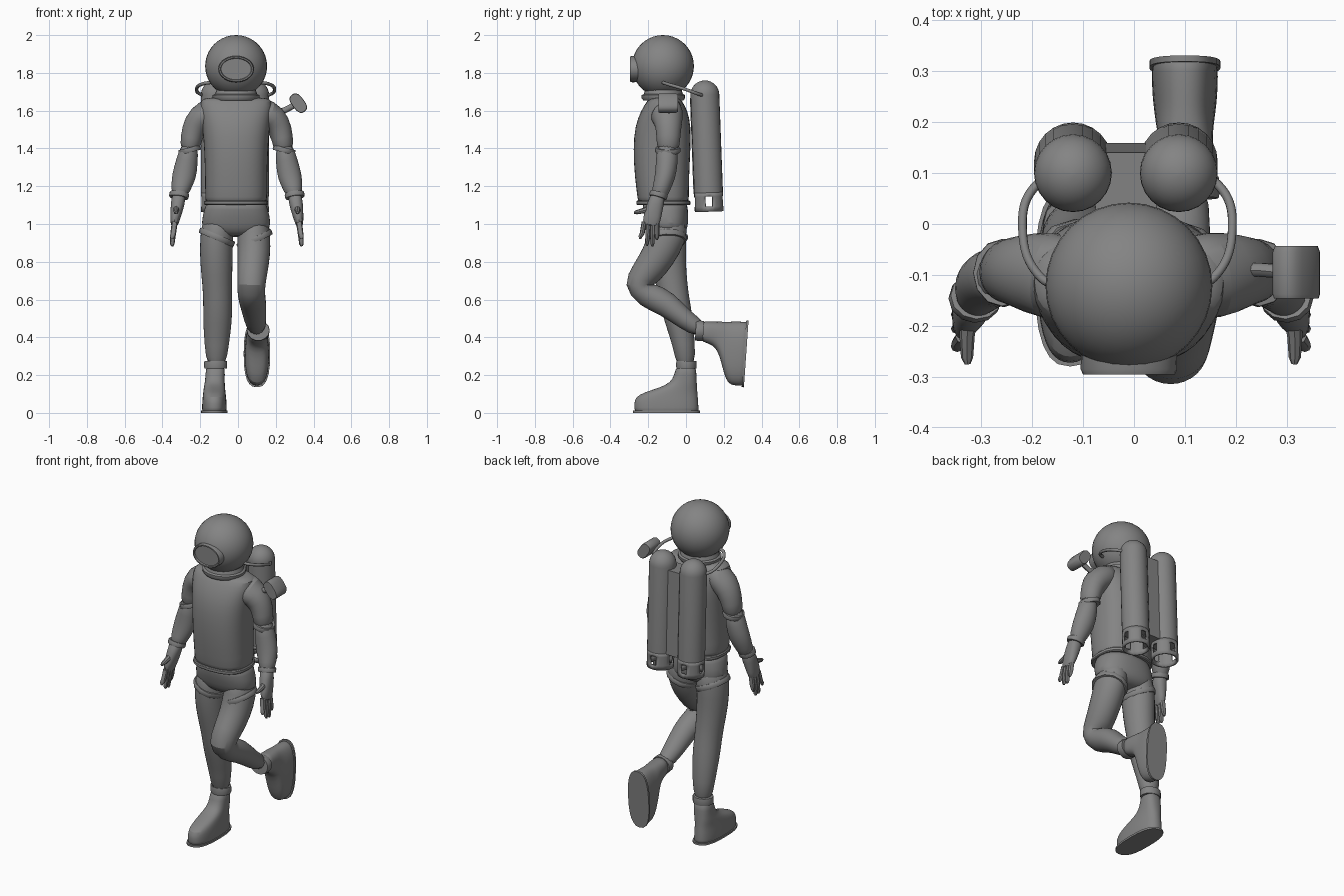
import bpy, bmesh, math
from mathutils import Vector, Matrix

if "Cube" in bpy.data.objects:
    bpy.data.objects.remove(bpy.data.objects["Cube"])

CX = -0.01  # body centre line
GREY = bpy.data.materials.new("dark_grey")
GREY.diffuse_color = (.23, .23, .23, 1)
GREY.use_nodes = True
GREY.node_tree.nodes["Principled BSDF"].inputs["Base Color"].default_value = GREY.diffuse_color


def finish(name, bm, subsurf=0, angle=40):
    bmesh.ops.recalc_face_normals(bm, faces=bm.faces)
    me = bpy.data.meshes.new(name)
    bm.to_mesh(me)
    bm.free()
    for p in me.polygons:
        p.use_smooth = True
    me.set_sharp_from_angle(angle=math.radians(angle))
    me.materials.append(GREY)
    ob = bpy.data.objects.new(name, me)
    bpy.context.collection.objects.link(ob)
    if subsurf:
        m = ob.modifiers.new("Subdivision", 'SUBSURF')
        m.levels = m.render_levels = subsurf
    return ob


def loft(name, secs, axis=None, n=16, power=2.0, side=(1, 0, 0), subsurf=0, caps=True, angle=40):
    """Skin cross-sections (centre, rx, ry); rings follow the path unless an axis is given."""
    bm = bmesh.new()
    pts = [Vector(s[0]) for s in secs]
    grow = 1.025 if subsurf else 1  # makes up for subdivision shrinkage
    rings = []
    for i, (c, rx, ry) in enumerate(secs):
        t = Vector(axis) if axis else pts[min(i + 1, len(pts) - 1)] - pts[max(i - 1, 0)]
        t.normalize()
        a = Vector(side)
        a = (a - a.dot(t) * t).normalized()
        b = t.cross(a)
        ring = []
        for k in range(n):
            u = 2 * math.pi * k / n
            cu, su = math.cos(u), math.sin(u)
            x = math.copysign(abs(cu) ** (2 / power), cu) * rx * grow
            y = math.copysign(abs(su) ** (2 / power), su) * ry * grow
            ring.append(bm.verts.new(pts[i] + a * x + b * y))
        rings.append(ring)
    for r, q in zip(rings, rings[1:]):
        for k in range(n):
            bm.faces.new((r[k], r[(k + 1) % n], q[(k + 1) % n], q[k]))
    if caps:
        bm.faces.new(rings[0])
        bm.faces.new(rings[-1])
    return finish(name, bm, subsurf, angle)


def band(name, c, axis, rx, ry, h, power=2.0, n=16):
    """Raised cuff with slightly bevelled edges."""
    c, t = Vector(c), Vector(axis).normalized()
    return loft(name, [(c + t * h * d, rx * f, ry * f) for d, f in
                       ((-.5, .88), (-.5, .97), (-.3, 1), (.3, 1), (.5, .97), (.5, .88))],
                axis=t, n=n, power=power)


def pipe(name, pts, r):
    cu = bpy.data.curves.new(name, 'CURVE')
    cu.dimensions = '3D'
    cu.bevel_depth = r
    cu.bevel_resolution = 2
    cu.use_fill_caps = True
    cu.materials.append(GREY)
    sp = cu.splines.new('BEZIER')
    sp.bezier_points.add(len(pts) - 1)
    for p, co in zip(sp.bezier_points, pts):
        p.co = co
        p.handle_left_type = p.handle_right_type = 'AUTO'
    ob = bpy.data.objects.new(name, cu)
    bpy.context.collection.objects.link(ob)


# Helmet with oval window frame and neck ring
bm = bmesh.new()
bmesh.ops.create_uvsphere(bm, u_segments=32, v_segments=20, radius=.164,
                          matrix=Matrix.Translation((CX, -.122, 1.836)))
finish("helmet", bm)
loft("helmet_window", [((CX, y, 1.82), rx, rz) for y, rx, rz in
     ((-.23, .093, .068), (-.285, .095, .07), (-.296, .09, .066), (-.296, .083, .059), (-.288, .08, .056))],
     axis=(0, 1, 0), n=28)
loft("neck_ring", [((CX, -.12, z), r, r * .93) for z, r in
     ((1.655, .115), (1.667, .124), (1.682, .124), (1.688, .112), (1.72, .1))], axis=(0, 0, 1), n=24)

# Vest, waist flange and hips
loft("vest", [((CX, y, z), rx, ry) for z, y, rx, ry in
     ((1.09, -.12, .161, .132), (1.13, -.12, .161, .133), (1.25, -.128, .162, .142), (1.4, -.128, .166, .15),
      (1.52, -.122, .176, .146), (1.6, -.115, .188, .122), (1.655, -.113, .188, .09), (1.672, -.113, .16, .07))],
     axis=(0, 0, 1), n=20, power=2.5, subsurf=1)
band("waist_flange", (CX, -.12, 1.112), (0, 0, 1), .169, .143, .024, 2.6, 20)
loft("hips", [((CX, y, z), rx, ry) for z, y, rx, ry in
     ((1.13, -.115, .155, .12), (1.08, -.11, .165, .118), (1.0, -.098, .185, .11),
      (.96, -.095, .165, .095), (.93, -.095, .1, .06))],
     axis=(0, 0, 1), n=20, power=2.4, subsurf=1)

# Legs: one straight, one bent back
loft("standing_leg", [
    ((-.1, -.1, 1.05), .08, .1), ((-.115, -.1, .93), .088, .102), ((-.115, -.095, .8), .086, .093),
    ((-.11, -.075, .68), .078, .082), ((-.107, -.06, .59), .076, .079), ((-.108, -.038, .49), .077, .075),
    ((-.113, -.01, .36), .064, .058), ((-.115, 0, .24), .05, .05)], subsurf=1)
loft("bent_leg", [
    ((.08, -.08, 1.05), .08, .1), ((.085, -.1, .93), .088, .102), ((.084, -.145, .83), .086, .09),
    ((.076, -.207, .745), .08, .082), ((.07, -.262, .675), .073, .08), ((.07, -.21, .625), .073, .073),
    ((.08, -.1, .58), .07, .068), ((.092, -.005, .49), .058, .051), ((.1, .09, .435), .046, .046)], subsurf=1)
band("standing_thigh_cuff", (-.112, -.1, .93), (.42, 0, 1), .1, .11, .03, n=12)
band("bent_thigh_cuff", (.088, -.105, .92), (-.45, -.05, 1), .1, .11, .03, n=12)

# Boots: same shape, the second tipped back with its leg
boot_places = {"standing": Matrix.Translation((-.125, 0, 0)),
               "bent": Matrix.Translation((.1, .326, .415)) @ Matrix.Rotation(math.radians(86), 4, 'X')}
for which, place in boot_places.items():
    parts = [
        loft(which + "_boot", [((x, (y0 + y1) / 2, z), rx, (y1 - y0) / 2) for z, y0, y1, rx, x in
             ((-.012, -.26, .06, .06, 0), (.006, -.27, .064, .064, 0), (.05, -.272, .063, .064, 0),
              (.085, -.266, .06, .061, 0), (.11, -.215, .058, .058, 0), (.135, -.135, .057, .055, 0),
              (.16, -.082, .056, .052, .002), (.2, -.06, .054, .05, .004), (.26, -.05, .053, .05, .006))],
             axis=(0, 0, 1), n=20, power=2.5, subsurf=1),
        loft(which + "_boot_sole", [((0, -.103, z), .07, .177) for z in (0, .012)],
             axis=(0, 0, 1), n=24, power=2.6),
        band(which + "_boot_cuff", (.007, .002, .255), (0, 0, 1), .061, .055, .042, n=14)]
    # keep the boot body above the sole plate
    for v in parts[0].data.vertices:
        v.co.z = max(v.co.z, .004)
    for ob in parts:
        ob.matrix_world = place

# Arms and hands, mirrored
for s, tag in ((-1, "right"), (1, "left")):
    def P(x, y, z):
        return (-.006 + s * x, y, z)

    loft(tag + "_sleeve", [(P(.09, -.11, 1.59), .078, .11), (P(.165, -.1, 1.584), .084, .09),
         (P(.22, -.092, 1.53), .07, .07), (P(.242, -.093, 1.455), .056, .062),
         (P(.25, -.096, 1.38), .053, .06)], subsurf=1)
    band(tag + "_sleeve_cuff", P(.25, -.096, 1.392), (s * .25, 0, 1), .06, .067, .026, n=12)
    loft(tag + "_forearm", [(P(.248, -.1, 1.43), .045, .056), (P(.264, -.1, 1.33), .058, .058),
         (P(.28, -.11, 1.25), .065, .055), (P(.297, -.13, 1.19), .051, .046),
         (P(.308, -.15, 1.13), .036, .042)], subsurf=1)
    band(tag + "_wrist_cuff", P(.306, -.146, 1.152), (-s * .15, .3, 1), .052, .048, .026, n=12)
    loft(tag + "_palm", [(P(.304, -.142, 1.17), .038, .038), (P(.314, -.163, 1.1), .037, .044),
         (P(.325, -.178, 1.04), .028, .048), (P(.334, -.19, .98), .018, .044)], n=12, power=2.4, subsurf=1)
    for i, (y0, y1, z1) in enumerate(((-.222, -.242, .92), (-.199, -.206, .885),
                                      (-.176, -.178, .882), (-.154, -.154, .915))):
        loft(f"{tag}_finger_{i + 1}", [(P(.329, y0, 1.01), .016, .013), (P(.337, (y0 + y1) / 2, .95), .015, .013),
             (P(.342, y1, z1 + .012), .012, .01), (P(.343, y1, z1), .006, .005)], n=8)
    loft(tag + "_thumb", [(P(.318, -.17, 1.09), .02, .022), (P(.322, -.22, 1.072), .015, .015),
         (P(.322, -.262, 1.062), .012, .011), (P(.321, -.275, 1.06), .006, .006)], n=8)

    # Air hose from tank to helmet side
    pipe(tag + "_air_hose", [(-.013 + s * x, y, z) for x, y, z in
         ((.12, .1, 1.68), (.18, .075, 1.685), (.206, -.01, 1.715), (.17, -.105, 1.743), (.125, -.125, 1.75))], .009)

    # Tank with domed top and open, windowed foot
    tx = -.016 + s * .104
    low, top = Vector((tx, .123, 1.065)), Vector((tx, .097, 1.76))
    ax = (top - low).normalized()
    R = .0765
    dome = [(top - ax * R * (1 - math.sin(a)), R * math.cos(a), R * math.cos(a))
            for a in (math.radians(d) for d in range(0, 90, 11))]
    loft(tag + "_tank", [(low + ax * .1, R * .9, R * .9), (low + ax * .101, R, R)] + dome, axis=ax, n=24)
    foot = loft(tag + "_tank_foot", [(low + ax * h, R, R) for h in (0, .027, .08, .101)],
                axis=ax, n=24, caps=False)
    bm = bmesh.new()
    bm.from_mesh(foot.data)
    bm.faces.ensure_lookup_table()
    bmesh.ops.delete(bm, geom=[bm.faces[24 + k] for k in range(24) if k % 6 in (0, 5)], context='FACES')
    bm.to_mesh(foot.data)
    bm.free()
    m = foot.modifiers.new("Solidify", 'SOLIDIFY')
    m.thickness = .01
    m.offset = -1

# Block joining the two tanks
bm = bmesh.new()
bmesh.ops.create_cube(bm, size=1, matrix=Matrix.Translation((-.016, .09, 1.415)) @
                      Matrix.Rotation(math.radians(2.1), 4, 'X') @ Matrix.Diagonal((.12, .12, .51, 1)))
finish("tank_bridge", bm)

# Oval shoulder lamp on a short stalk
loft("shoulder_lamp", [((.319, y, 1.64), .056 * f, .033 * f) for y, f in
     ((-.146, .85), (-.146, .94), (-.138, 1), (-.055, 1), (-.043, .9))],
     axis=(0, 1, 0), side=(.6, 0, -.8), n=20, power=2.7)
loft("lamp_stalk", [((.2, -.09, 1.585), .018, .014), ((.25, -.09, 1.603), .016, .014),
                    ((.3, -.094, 1.63), .016, .014)], n=10)
